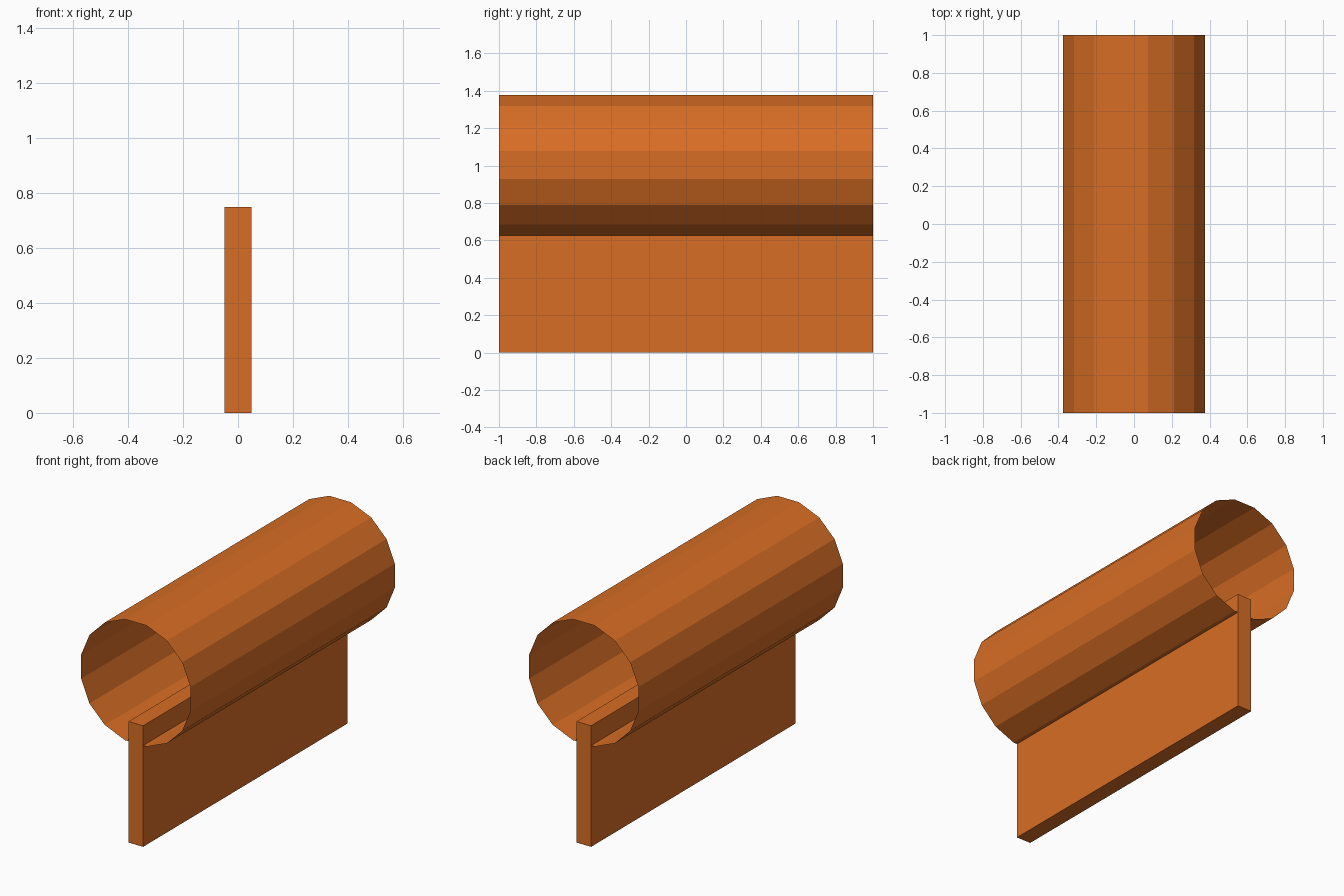
import bpy
import bmesh
import math
from mathutils import Matrix

cube = bpy.data.objects.get("Cube")
if cube:
    bpy.data.objects.remove(cube, do_unlink=True)

# Single orange material
orange = bpy.data.materials.new("orange")
orange.use_nodes = True
colour = (0.69, 0.155, 0.018, 1.0)
orange.diffuse_color = colour
orange.node_tree.nodes["Principled BSDF"].inputs["Base Color"].default_value = colour


def add_part(name, bm):
    mesh = bpy.data.meshes.new(name)
    bm.to_mesh(mesh)
    bm.free()
    mesh.materials.append(orange)
    obj = bpy.data.objects.new(name, mesh)
    bpy.context.collection.objects.link(obj)
    return obj


LENGTH = 2.0
SIDES = 16

# Open thin-walled tube lying along y, with a flat facet on top
bm = bmesh.new()
turn = (Matrix.Translation((0, 0, 1.002))
        @ Matrix.Rotation(math.pi / 2, 4, "X")
        @ Matrix.Rotation(math.pi / SIDES, 4, "Z"))
bmesh.ops.create_cone(bm, cap_ends=False, segments=SIDES, radius1=0.382,
                      radius2=0.382, depth=LENGTH, matrix=turn)
# Keep one facet level at the top whatever the start angle of the ring
top = max(bm.faces, key=lambda f: f.calc_center_median().z)
top.normal_update()
tilt = math.atan2(top.normal.x, top.normal.z)
if abs(tilt) > 0.01:
    bmesh.ops.rotate(bm, verts=bm.verts, cent=(0, 0, 1.002),
                     matrix=Matrix.Rotation(-tilt, 3, "Y"))
bmesh.ops.recalc_face_normals(bm, faces=bm.faces)
add_part("tube", bm)

# Upright plank that reaches into the tube
bm = bmesh.new()
bmesh.ops.create_cube(bm, size=1.0, matrix=Matrix.Translation((0, 0, 0.375))
                      @ Matrix.Diagonal((0.1, LENGTH, 0.75, 1)))
add_part("support_plank", bm)
